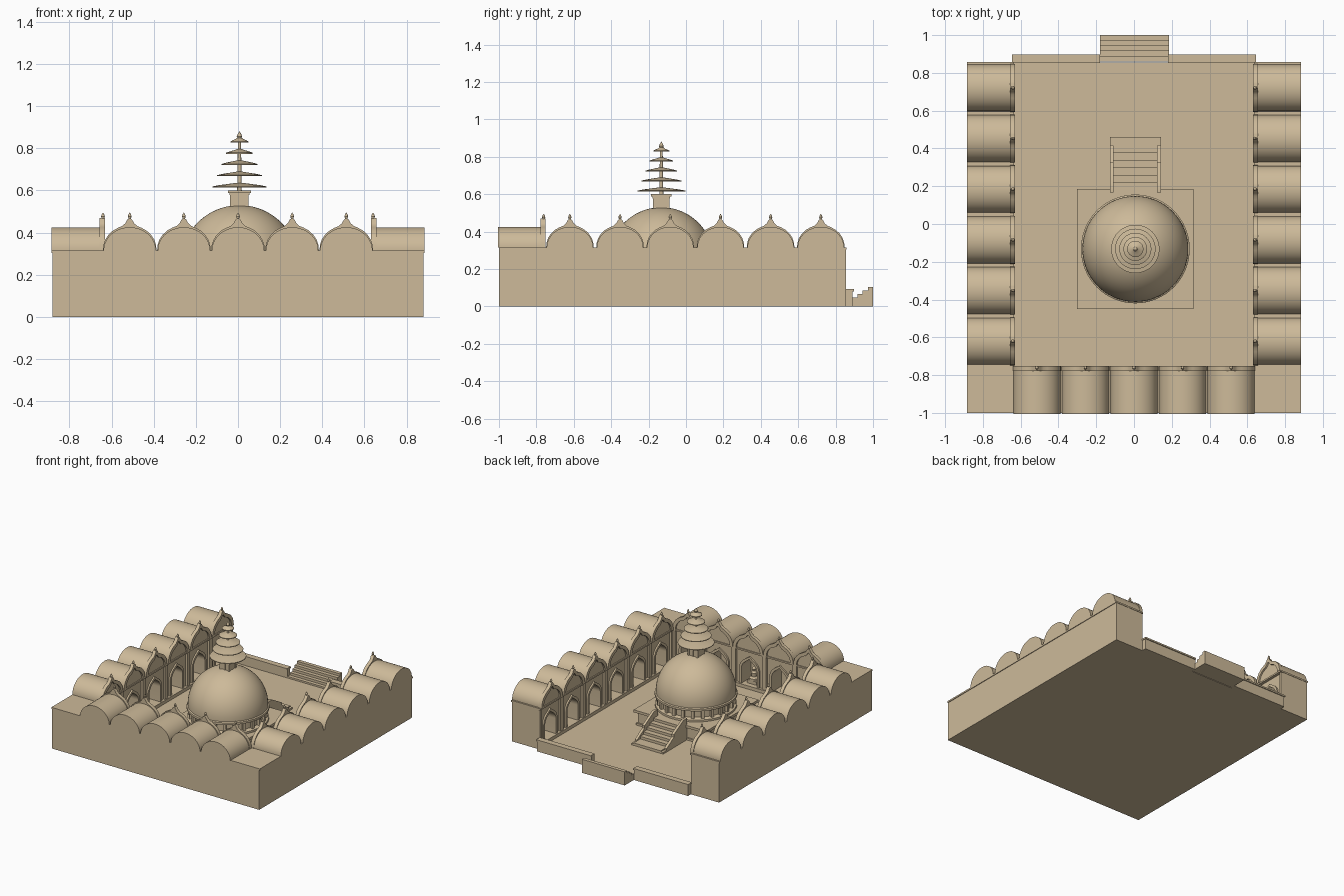
import bpy, bmesh, math
from mathutils import Matrix, Vector

if "Cube" in bpy.data.objects:
    bpy.data.objects.remove(bpy.data.objects["Cube"])

stone = bpy.data.materials.new("sandstone")
stone.use_nodes = True
TAN = (0.61, 0.49, 0.32, 1)
stone.diffuse_color = TAN
stone.node_tree.nodes["Principled BSDF"].inputs["Base Color"].default_value = TAN
made = []


def finish(name, bm, matrix=Matrix()):
    bmesh.ops.recalc_face_normals(bm, faces=bm.faces)
    mesh = bpy.data.meshes.new(name)
    bm.to_mesh(mesh)
    bm.free()
    mesh.materials.append(stone)
    ob = bpy.data.objects.new(name, mesh)
    ob.matrix_world = matrix
    bpy.context.collection.objects.link(ob)
    made.append(ob)
    return ob


def box(name, x, y, z, matrix=Matrix()):
    """Box from three (low, high) ranges."""
    bm = bmesh.new()
    bmesh.ops.create_cube(bm, size=1)
    for v in bm.verts:
        v.co = Vector([(r[0] + r[1]) / 2 + c * (r[1] - r[0]) for r, c in zip((x, y, z), v.co)])
    return finish(name, bm, matrix)


def prism(name, points, low, high, matrix=Matrix()):
    """Outline in local x and z, extruded along local y."""
    bm = bmesh.new()
    face = bm.faces.new([bm.verts.new((u, low, z)) for u, z in points])
    moved = bmesh.ops.extrude_face_region(bm, geom=[face])["geom"]
    bmesh.ops.translate(bm, vec=(0, high - low, 0),
                        verts=[g for g in moved if isinstance(g, bmesh.types.BMVert)])
    return finish(name, bm, matrix)


def lathe(name, profile, matrix=Matrix(), steps=48):
    """Spin (radius, height) points around local z."""
    bm = bmesh.new()
    verts = [bm.verts.new((r, 0, z)) for r, z in profile]
    edges = [bm.edges.new(p) for p in zip(verts, verts[1:])]
    bmesh.ops.spin(bm, geom=verts + edges, cent=(0, 0, 0), axis=(0, 0, 1),
                   angle=math.tau, steps=steps, use_duplicate=False)
    bmesh.ops.remove_doubles(bm, verts=bm.verts, dist=1e-5)
    return finish(name, bm, matrix)


def mirrored(half):
    return half + [(-u, z) for u, z in reversed(half) if u > 0]


def arch(radius, spring, rise, n=10):
    """Half of a slightly pointed arch, from the spring line to the tip."""
    pts = []
    for i in range(n + 1):
        a = math.pi / 2 * i / n
        pts.append((radius * math.cos(a) if i < n else 0,
                    spring + rise * math.sin(a) + 0.02 * (i / n) ** 6))
    return pts


ROOF = 0.315
FLOOR = 0.02
INNER_X, FRONT_Y, BACK_Y = 0.635, -0.755, 0.855
NICHE = 0.13
OGEE = [(0.127, 0), (0.125, 0.025), (0.117, 0.05), (0.102, 0.073), (0.08, 0.094), (0.055, 0.108),
        (0.035, 0.116), (0.02, 0.13), (0.011, 0.147), (0, 0.155)]


def bay(side, w, m):
    """One cell: arched niche, vault and ogee gable, facing local +y."""
    h = w / 2
    opening = mirrored([(0.066, 0.045)] + arch(0.066, 0.16, 0.065))
    prism(side + "_niche_wall", [(-h, 0), (-h, 0.305), (h, 0.305), (h, 0), (h, 0.045)]
          + opening + [(-h, 0.045)], -NICHE, -0.022, m)
    frame = mirrored([(0.084, 0.045)] + arch(0.084, 0.16, 0.085))
    prism(side + "_niche_frame", frame + opening[::-1], -0.03, -0.01, m)
    for s in (-1, 1):
        c = s * (h - 0.009)
        box(side + "_pilaster", (c - 0.009, c + 0.009), (-0.03, -0.006), (0.04, 0.3), m)
    # vaulted roof
    half = [(0.124 * math.cos(a * math.pi / 32), ROOF + 0.11 * math.sin(a * math.pi / 32))
            for a in range(16)] + [(0, ROOF + 0.11)]
    prism(side + "_vault", mirrored(half), -0.25, -0.018, m)
    # gable hood with a raised border and a finial
    outer = mirrored([(u, ROOF + z) for u, z in OGEE])
    prism(side + "_gable", outer, -0.022, -0.008, m)
    inner = mirrored([(u * 0.8, ROOF + z * 0.78) for u, z in OGEE])
    prism(side + "_gable_border", outer + inner[::-1], -0.015, 0.004, m)
    lathe(side + "_finial", [(0, 0.455), (0.007, 0.455), (0.005, 0.465), (0.009, 0.477),
                             (0.005, 0.488), (0, 0.495)], m @ Matrix.Translation((0, -0.006, 0)), 12)


# courtyard floor
box("courtyard_floor", (-0.87, 0.87), (-0.99, BACK_Y), (0, FLOOR))

# front wing
box("front_wing_body", (-0.88, 0.88), (-1, FRONT_Y - NICHE), (0, 0.305))
box("front_wing_roof", (-0.885, 0.885), (-1, FRONT_Y), (0.303, ROOF))
box("front_wing_plinth", (-INNER_X, INNER_X), (FRONT_Y - NICHE, FRONT_Y), (0, 0.045))
w = 1.285 / 5
for i in range(5):
    bay("front", w, Matrix.Translation(((i - 2) * w, FRONT_Y, 0)))

# side wings
names = {1: "left", -1: "right"}
w = (BACK_Y - FRONT_Y) / 6
for s, side in names.items():
    def span(a, b):
        return tuple(sorted((s * a, s * b)))
    box(side + "_wing_body", span(INNER_X + NICHE, 0.88), (-1, BACK_Y), (0, 0.305))
    box(side + "_corner_body", span(INNER_X + 0.008, 0.88), (-1, FRONT_Y), (0, 0.305))
    box(side + "_wing_roof", span(INNER_X, 0.885), (-1, BACK_Y + 0.003), (0.303, ROOF))
    box(side + "_wing_plinth", span(INNER_X, 0.8), (FRONT_Y, BACK_Y), (0, 0.045))
    for i in range(6):
        bay(side, w, Matrix.Translation((s * INNER_X, FRONT_Y + w * (i + 0.5), 0))
            @ Matrix.Rotation(s * math.pi / 2, 4, "Z"))
    # low rear wall with coping
    box(side + "_rear_wall", span(0.18, 0.64), (0.855, 0.89), (0, 0.085))
    box(side + "_rear_coping", span(0.18, 0.645), (0.852, 0.897), (0.08, 0.092))

# entrance steps, descending into the courtyard
for i in range(5):
    y = 0.86 + 0.028 * i
    box("entrance_step", (-0.18, 0.185), (y, 1.0), (0, 0.03 + 0.0185 * i))

# seated figure in the middle front niche
seat = Matrix.Translation((0, FRONT_Y - 0.07, 0))
box("figure_pedestal", (-0.04, 0.04), (-0.03, 0.03), (0.04, 0.07), seat)
lathe("seated_figure", [(0, 0.07), (0.034, 0.07), (0.034, 0.085), (0.018, 0.095), (0.022, 0.125),
                        (0.008, 0.135), (0.014, 0.15), (0.01, 0.163), (0, 0.172)], seat, 16)

# dome platform and its stairs
CX, CY, TOP = 0.007, -0.132, 0.137
C = Matrix.Translation((CX, CY, 0))
box("platform_body", (-0.285, 0.285), (-0.295, 0.295), (0, 0.12), C)
box("platform_foot", (-0.297, 0.297), (-0.307, 0.307), (0, 0.035), C)
box("platform_slab", (-0.308, 0.308), (-0.317, 0.317), (0.118, TOP), C)
for i in range(6):
    box("platform_step", (-0.115, 0.115), (0.28, 0.592 - 0.04 * i - (0.04 if i else 0)),
        (0, FLOOR + 0.0195 * (i + 1)), C)
box("stair_base", (-0.135, 0.135), (0.28, 0.592), (0, FLOOR + 0.012), C)
# sloping stair cheeks: outline runs along y, so turn it a quarter
cheek = [(0.3, 0), (0.55, 0), (0.55, 0.045), (0.46, 0.1), (0.46, 0.12), (0.345, 0.185), (0.3, 0.185)]
for x in (-0.125, 0.125):
    prism("stair_cheek", cheek, -0.01, 0.01,
          C @ Matrix.Translation((x, 0, 0)) @ Matrix.Rotation(math.pi / 2, 4, "Z"))

# drum with posts
lathe("drum", [(0, TOP), (0.285, TOP), (0.285, 0.152), (0.272, 0.158), (0.255, 0.16), (0.255, 0.21),
               (0.272, 0.214), (0.288, 0.22), (0.288, 0.236), (0.275, 0.245), (0, 0.245)], C, 64)
for i in range(24):
    box("drum_post", (0.25, 0.274), (-0.011, 0.011), (0.155, 0.216),
        C @ Matrix.Rotation(math.tau * i / 24, 4, "Z"))

# dome
R = 0.28
lathe("dome", [(0, 0.24), (R, 0.24)] + [(R * math.cos(a * math.pi / 40), 0.25 + R * math.sin(a * math.pi / 40))
      for a in range(20)] + [(0, 0.25 + R)], C, 64)

# square neck flaring in steps
for half, low, high in ((0.04, 0.5, 0.578), (0.047, 0.578, 0.588), (0.055, 0.588, 0.6)):
    box("neck", (-half, half), (-half, half), (low, high), C)
for x in (-0.035, 0, 0.035):
    for turn in (0, 1):
        box("neck_rib", (x - 0.006, x + 0.006), (-0.044, 0.044), (0.5, 0.58),
            C @ Matrix.Rotation(turn * math.pi / 2, 4, "Z"))

# spire: mast, five parasols and a bud
lathe("mast", [(0, 0.59), (0.011, 0.59), (0.007, 0.85), (0, 0.85)], C, 16)
for i, r in enumerate((0.128, 0.107, 0.085, 0.063, 0.043)):
    z = 0.614 + 0.0533 * i
    lathe("parasol", [(0, z + 0.003), (r * 0.9, z + 0.003), (r, z), (r, z + 0.005), (r * 0.75, z + 0.011),
                      (r * 0.4, z + 0.017), (0.012, z + 0.022), (0, z + 0.022)], C, 40)
lathe("spire_bud", [(0, 0.843), (0.008, 0.845), (0.013, 0.857), (0.008, 0.868), (0, 0.882)], C, 16)

# smooth round parts, keep hard edges
bpy.ops.object.select_all(action="DESELECT")
for ob in made:
    ob.select_set(True)
bpy.context.view_layer.objects.active = made[0]
bpy.ops.object.shade_smooth_by_angle(angle=math.radians(35))
